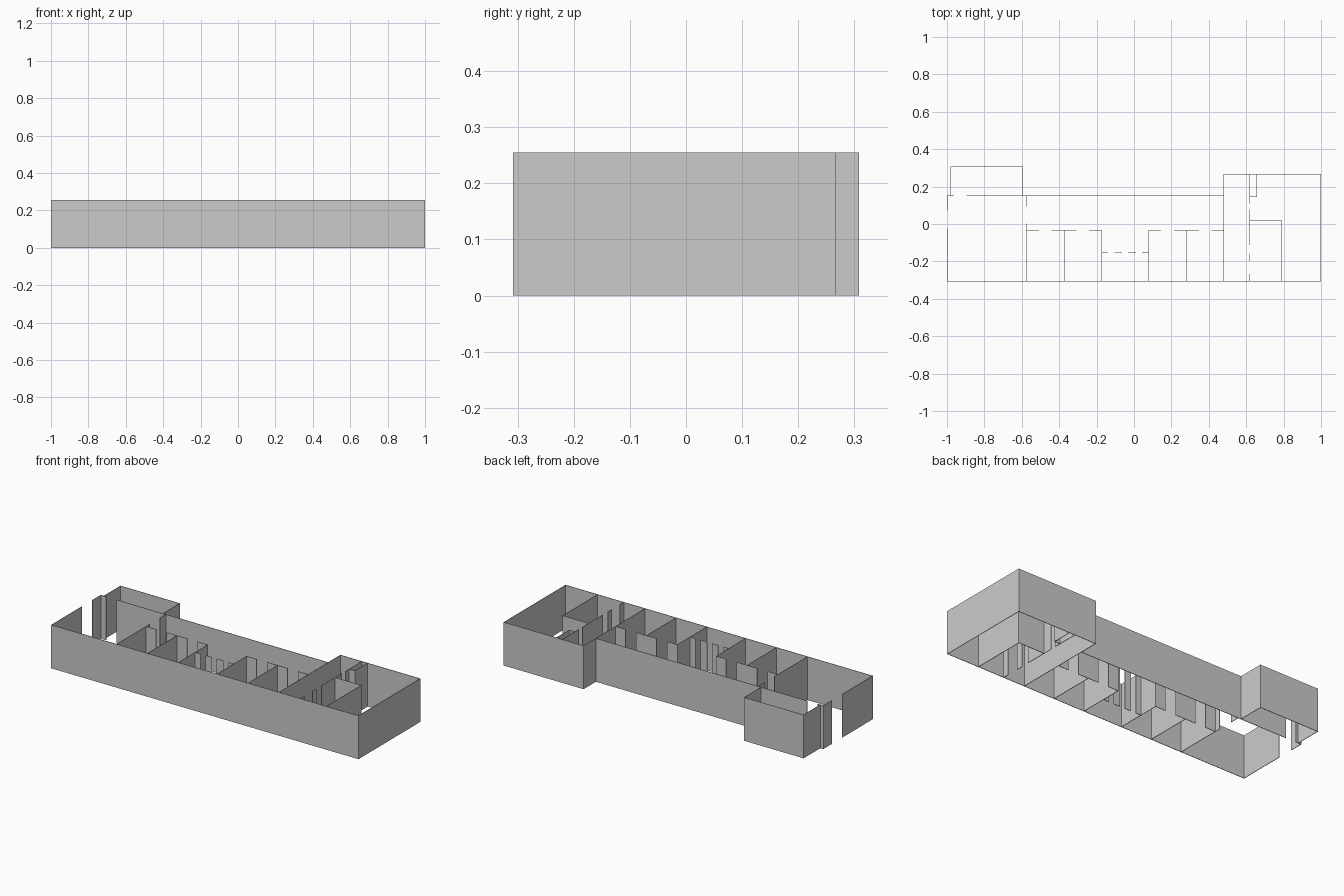
import bpy

cube = bpy.data.objects.get("Cube")
if cube:
    bpy.data.objects.remove(cube, do_unlink=True)

HEIGHT = 0.255
THICK = 0.003

# Main lines of the floor plan
WEST, EAST = -0.998, 0.998
SOUTH, NORTH = -0.307, 0.307
HALL_SOUTH, HALL_NORTH = -0.033, 0.151
WING_NORTH = 0.265
HALL_WEST, HALL_EAST = -0.575, 0.481
LOBBY_WEST, LOBBY_EAST = -0.173, 0.079
WING_INNER = 0.62
CLOSET_EAST, CLOSET_SOUTH = 0.657, 0.146
OFFICE_EAST, OFFICE_NORTH = 0.79, 0.017
BAY_WEST, BAY_EAST = -0.979, -0.594

plaster = bpy.data.materials.new("grey plaster")
plaster.use_nodes = True
grey = (0.6, 0.6, 0.6, 1)
plaster.diffuse_color = grey
plaster.node_tree.nodes["Principled BSDF"].inputs["Base Color"].default_value = grey


def wall(name, along, at, *spans):
    """Full-height wall on one plan line, in pieces between door openings."""
    verts, faces = [], []
    for start, end in spans:
        h = THICK / 2
        a0, a1, b0, b1 = start - h, end + h, at - h, at + h
        plan = [(a0, b0), (a1, b0), (a1, b1), (a0, b1)]
        if along == "y":
            plan = [(b, a) for a, b in reversed(plan)]
        n = len(verts)
        verts += [(x, y, z) for z in (0, HEIGHT) for x, y in plan]
        faces += [[n + 3, n + 2, n + 1, n], [n + 4, n + 5, n + 6, n + 7]]
        for i in range(4):
            j = (i + 1) % 4
            faces.append([n + i, n + j, n + j + 4, n + i + 4])
    mesh = bpy.data.meshes.new(name)
    mesh.from_pydata(verts, [], faces)
    mesh.materials.append(plaster)
    obj = bpy.data.objects.new(name, mesh)
    bpy.context.collection.objects.link(obj)


# Outer walls
wall("south_outer_wall", "x", SOUTH, (WEST, EAST))
wall("east_outer_wall", "y", EAST, (SOUTH, WING_NORTH))
wall("west_outer_wall", "y", WEST, (SOUTH, -0.025), (0.075, HALL_NORTH))
wall("north_outer_wall", "x", HALL_NORTH, (WEST, -0.965), (-0.893, HALL_EAST))
wall("wing_north_wall", "x", WING_NORTH, (HALL_EAST, EAST))

# Projecting bay at the back
wall("bay_west_wall", "y", BAY_WEST, (HALL_NORTH, NORTH))
wall("bay_north_wall", "x", NORTH, (BAY_WEST, BAY_EAST))
wall("bay_east_wall", "y", BAY_EAST, (HALL_NORTH, NORTH))

# Corridor walls with doorways
wall("hall_west_wall", "y", HALL_WEST, (SOUTH, 0), (0.095, HALL_NORTH))
wall("hall_east_wall", "y", HALL_EAST, (SOUTH, WING_NORTH))
for side, start, end in (("west", HALL_WEST, LOBBY_WEST), ("east", LOBBY_EAST, HALL_EAST)):
    middle = (start + end) / 2
    wall(side + "_corridor_wall", "x", HALL_SOUTH, (start, start + 0.065),
         (middle - 0.065, middle + 0.065), (end - 0.065, end))
    wall(side + "_room_divider", "y", middle, (SOUTH, HALL_SOUTH))

# Recessed lobby in the middle
wall("lobby_west_wall", "y", LOBBY_WEST, (SOUTH, HALL_SOUTH))
wall("lobby_east_wall", "y", LOBBY_EAST, (SOUTH, HALL_SOUTH))
wall("lobby_back_wall", "x", -0.151, (LOBBY_WEST, -0.14), (-0.103, -0.065),
     (-0.03, 0.01), (0.045, LOBBY_EAST))

# East wing rooms
wall("wing_inner_wall", "y", WING_INNER, (SOUTH, -0.27), (-0.195, -0.16),
     (-0.11, 0.075), (0.11, WING_NORTH))
wall("closet_east_wall", "y", CLOSET_EAST, (CLOSET_SOUTH, WING_NORTH))
wall("closet_south_wall", "x", CLOSET_SOUTH, (WING_INNER, CLOSET_EAST))
wall("office_north_wall", "x", OFFICE_NORTH, (WING_INNER, OFFICE_EAST))
wall("office_east_wall", "y", OFFICE_EAST, (SOUTH, OFFICE_NORTH))
